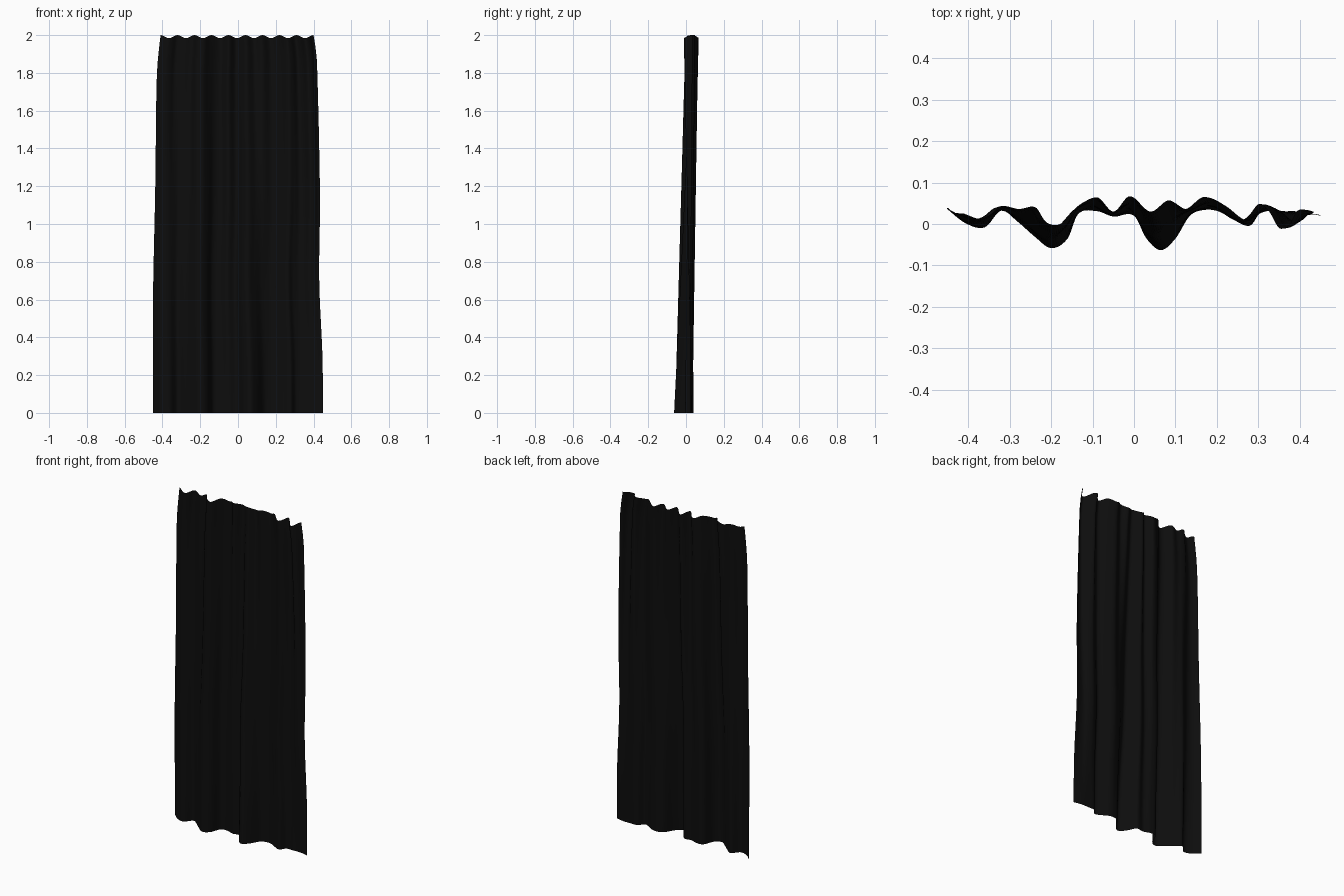
import bpy, bmesh, math

if "Cube" in bpy.data.objects:
    bpy.data.objects.remove(bpy.data.objects["Cube"])

# Fold profiles (x, y) at the gathered heading and at the hem
TOP = [(-.41, .025), (-.37, .012), (-.345, .022), (-.32, .043), (-.275, .036), (-.235, .04),
       (-.21, .005), (-.175, 0), (-.14, .036), (-.085, .064), (-.045, .03), (-.005, .067),
       (.045, .03), (.09, .057), (.13, .036), (.175, .065), (.22, .045), (.265, .01),
       (.285, .02), (.31, .048), (.335, .03), (.36, -.01), (.385, 0), (.4, .028), (.41, .035)]
HEM = [(-.45, .04), (-.41, .004), (-.36, -.008), (-.32, .032), (-.28, .005), (-.24, -.03),
       (-.2, -.058), (-.16, -.035), (-.135, .024), (-.09, .031), (-.05, .018), (0, .02),
       (.03, -.035), (.065, -.063), (.1, -.035), (.135, .02), (.17, .034), (.205, .03),
       (.24, .01), (.28, -.004), (.305, .027), (.35, .03), (.4, .03), (.45, .02)]
# Side edges (z, x)
LEFT = [(0, -.45), (.6, -.45), (1.2, -.438), (1.7, -.432), (1.85, -.426), (2, -.41)]
RIGHT = [(0, .45), (.3, .447), (.7, .43), (1.1, .434), (1.4, .43), (1.8, .42), (1.9, .415), (2, .4)]


def smooth(points, t):
    """Hermite curve through the points, evaluated at t."""
    n = len(points)
    t = min(max(t, points[0][0]), points[-1][0])
    i = next(k for k in range(n - 1) if t <= points[k + 1][0])

    def slope(k):
        a, b = points[max(k - 1, 0)], points[min(k + 1, n - 1)]
        return (b[1] - a[1]) / (b[0] - a[0])
    (x0, y0), (x1, y1) = points[i], points[i + 1]
    h = x1 - x0
    s = (t - x0) / h
    return ((2*s**3 - 3*s**2 + 1) * y0 + (s**3 - 2*s**2 + s) * h * slope(i)
            + (3*s**2 - 2*s**3) * y1 + (s**3 - s**2) * h * slope(i + 1))


# Curtain: a single sheet lofted from hem to heading
COLS, ROWS = 180, 30
bm = bmesh.new()
rows = []
for r in range(ROWS + 1):
    v = r / ROWS
    xl, xr = smooth(LEFT, 2 * v), smooth(RIGHT, 2 * v)
    row = []
    for c in range(COLS + 1):
        u = c / COLS
        y_top = smooth(TOP, -.41 + .82 * u)
        y_hem = smooth(HEM, -.45 + .9 * u)
        drop = .008 * (1 - math.cos(2 * math.pi * 9 * u)) * max(0, (v - .8) / .2)
        row.append(bm.verts.new((xl + (xr - xl) * u, y_hem + (y_top - y_hem) * v, 2 * v - drop)))
    rows.append(row)
for a, b in zip(rows, rows[1:]):
    for c in range(COLS):
        bm.faces.new((a[c], a[c + 1], b[c + 1], b[c])).smooth = True
mesh = bpy.data.meshes.new("curtain")
bm.to_mesh(mesh)
bm.free()
curtain = bpy.data.objects.new("curtain", mesh)
bpy.context.collection.objects.link(curtain)

# Black cloth
cloth = bpy.data.materials.new("black_cloth")
cloth.diffuse_color = (.004, .004, .004, 1)
cloth.use_nodes = True
cloth.node_tree.nodes["Principled BSDF"].inputs["Base Color"].default_value = cloth.diffuse_color
mesh.materials.append(cloth)
